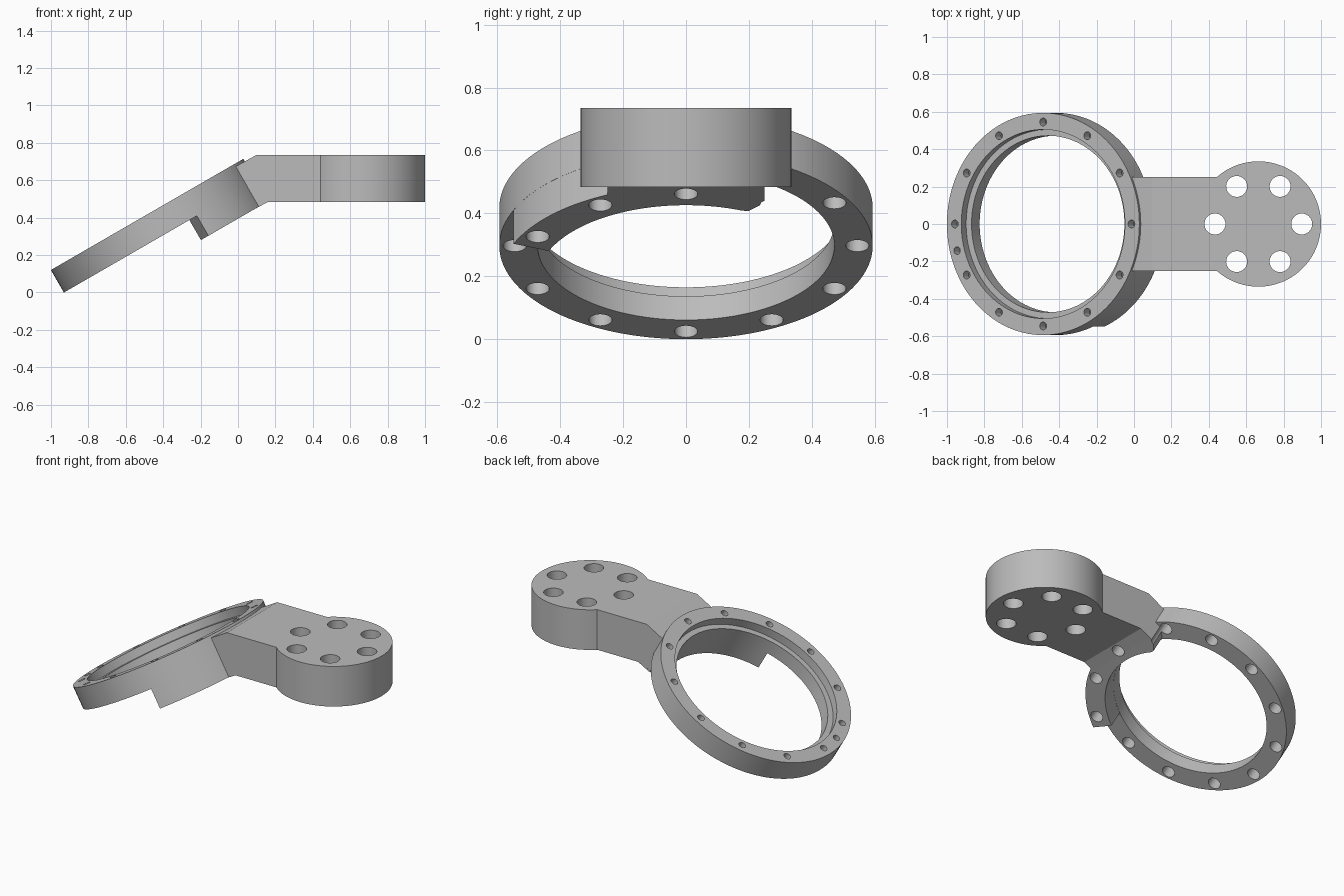
import bpy, bmesh
from math import cos, sin, pi, radians
from mathutils import Matrix

cube = bpy.data.objects.get("Cube")
if cube:
    bpy.data.objects.remove(cube, do_unlink=True)

grey = bpy.data.materials.new("plain grey")
grey.use_nodes = True
grey.diffuse_color = (0.5, 0.5, 0.5, 1)
grey.node_tree.nodes["Principled BSDF"].inputs["Base Color"].default_value = (0.5, 0.5, 0.5, 1)

# Ring frame: origin at the centre of the ring's top face, tilted 30 degrees
TILT = Matrix.Translation((-0.486, 0, 0.417)) @ Matrix.Rotation(radians(-30), 4, 'Y')
R_OUT, R_IN, R_LIP = 0.594, 0.472, 0.505
RING_T, FULL_T = 0.139, 0.263
ARM_HALF = 0.25
TOP, BASE = 0.735, 0.483


def finish(bm, name):
    bmesh.ops.remove_doubles(bm, verts=bm.verts, dist=1e-5)
    bmesh.ops.recalc_face_normals(bm, faces=bm.faces)
    mesh = bpy.data.meshes.new(name)
    bm.to_mesh(mesh)
    bm.free()
    obj = bpy.data.objects.new(name, mesh)
    bpy.context.collection.objects.link(obj)
    mesh.materials.append(grey)
    return obj


def revolve(bm, profile, matrix, seg, closed=False):
    """Turn an (r, z) profile about the local z axis."""
    rows = [[bm.verts.new(matrix @ Matrix.Rotation(2 * pi * i / seg, 4, 'Z')
                          @ Matrix.Translation((r, 0, z)).to_translation())
             for r, z in profile] for i in range(seg)]
    n = len(profile)
    for i in range(seg):
        a, b = rows[i], rows[(i + 1) % seg]
        for j in range(n if closed else n - 1):
            k = (j + 1) % n
            if profile[j][0] == 0:
                bm.faces.new((a[j], b[k], a[k]))
            elif profile[k][0] == 0:
                bm.faces.new((a[j], b[j], a[k]))
            else:
                bm.faces.new((a[j], b[j], b[k], a[k]))


def drum(bm, r, z0, z1, matrix, seg):
    # Capped cylinder
    low = [bm.verts.new(matrix @ Matrix.Translation((r * cos(t), r * sin(t), z0)).to_translation())
           for t in (2 * pi * i / seg for i in range(seg))]
    face = bm.faces.new(low)
    extrude(bm, face, matrix.to_3x3() @ Matrix.Translation((0, 0, z1 - z0)).to_translation())


def extrude(bm, face, vec):
    new = bmesh.ops.extrude_face_region(bm, geom=[face], use_keep_orig=True)
    bmesh.ops.translate(bm, vec=vec, verts=[v for v in new["geom"]
                                            if isinstance(v, bmesh.types.BMVert)])


def combine(target, other, operation):
    mod = target.modifiers.new(operation, 'BOOLEAN')
    mod.operation, mod.solver, mod.object = operation, 'EXACT', other
    bpy.context.view_layer.objects.active = target
    bpy.ops.object.modifier_apply(modifier=mod.name)
    bpy.data.objects.remove(other, do_unlink=True)


# Tilted ring with a stepped recess in its top
bm = bmesh.new()
revolve(bm, [(R_OUT, 0), (R_LIP, 0), (R_LIP, -0.052), (R_IN, -0.052),
             (R_IN, -RING_T), (R_OUT, -RING_T)], TILT, 120, closed=True)
body = finish(bm, "ring_bracket")

# Thick lower sector, running round one side from the arm
bm = bmesh.new()
e = 0.0005
start, stop = radians(-67.5), radians(24.8)
angles = [start + (stop - start) * i / 36 for i in range(37)]
outline = [((R_OUT - e) * cos(t), (R_OUT - e) * sin(t)) for t in angles]
outline += [(0.486, ARM_HALF - e), (0.436, 0.2)]
outline += [((R_IN + e) * cos(t), (R_IN + e) * sin(t)) for t in reversed(angles[:-1])]
face = bm.faces.new([bm.verts.new(TILT @ Matrix.Translation((x, y, -FULL_T + e)).to_translation())
                     for x, y in outline])
extrude(bm, face, TILT.to_3x3() @ Matrix.Translation((0, 0, 0.16)).to_translation())
combine(body, finish(bm, "lower_sector"), 'UNION')

# Bent arm
bm = bmesh.new()
top_in = TILT @ Matrix.Translation((0.52, 0, -0.015)).to_translation()
low_in = TILT @ Matrix.Translation((0.52, 0, -FULL_T)).to_translation()
side = [(top_in.x, top_in.z), (0.098, TOP), (0.6, TOP), (0.6, BASE),
        (0.158, BASE), (low_in.x, low_in.z)]
face = bm.faces.new([bm.verts.new((x, -ARM_HALF, z)) for x, z in side])
extrude(bm, face, (0, 2 * ARM_HALF, 0))
arm = finish(bm, "arm")

# Round mounting pad on the end of the arm
PAD = Matrix.Translation((0.665, 0, 0))
bm = bmesh.new()
drum(bm, 0.335, BASE, TOP, PAD, 96)
combine(arm, finish(bm, "mounting_pad"), 'UNION')
combine(body, arm, 'UNION')

# Holes: twelve counterbored from below, one blind pin hole, six in the pad
bm = bmesh.new()
for i in range(12):
    spot = TILT @ Matrix.Rotation(i * pi / 6, 4, 'Z') @ Matrix.Translation((0.545, 0, 0))
    revolve(bm, [(0, 0.03), (0.021, 0.03), (0.021, -0.06), (0.037, -0.06),
                 (0.037, -0.29), (0, -0.29)], spot, 24)
drum(bm, 0.02, -0.06, 0.03,
     TILT @ Matrix.Rotation(radians(195), 4, 'Z') @ Matrix.Translation((0.55, 0, 0)), 24)
for i in range(6):
    spot = PAD @ Matrix.Rotation(i * pi / 3, 4, 'Z') @ Matrix.Translation((0.232, 0, 0))
    drum(bm, 0.056, BASE - 0.1, TOP + 0.1, spot, 32)
combine(body, finish(bm, "hole_cutters"), 'DIFFERENCE')

# Smooth round walls, crisp edges
bpy.ops.object.select_all(action='DESELECT')
body.select_set(True)
bpy.context.view_layer.objects.active = body
bpy.ops.object.shade_smooth_by_angle(angle=radians(25))
